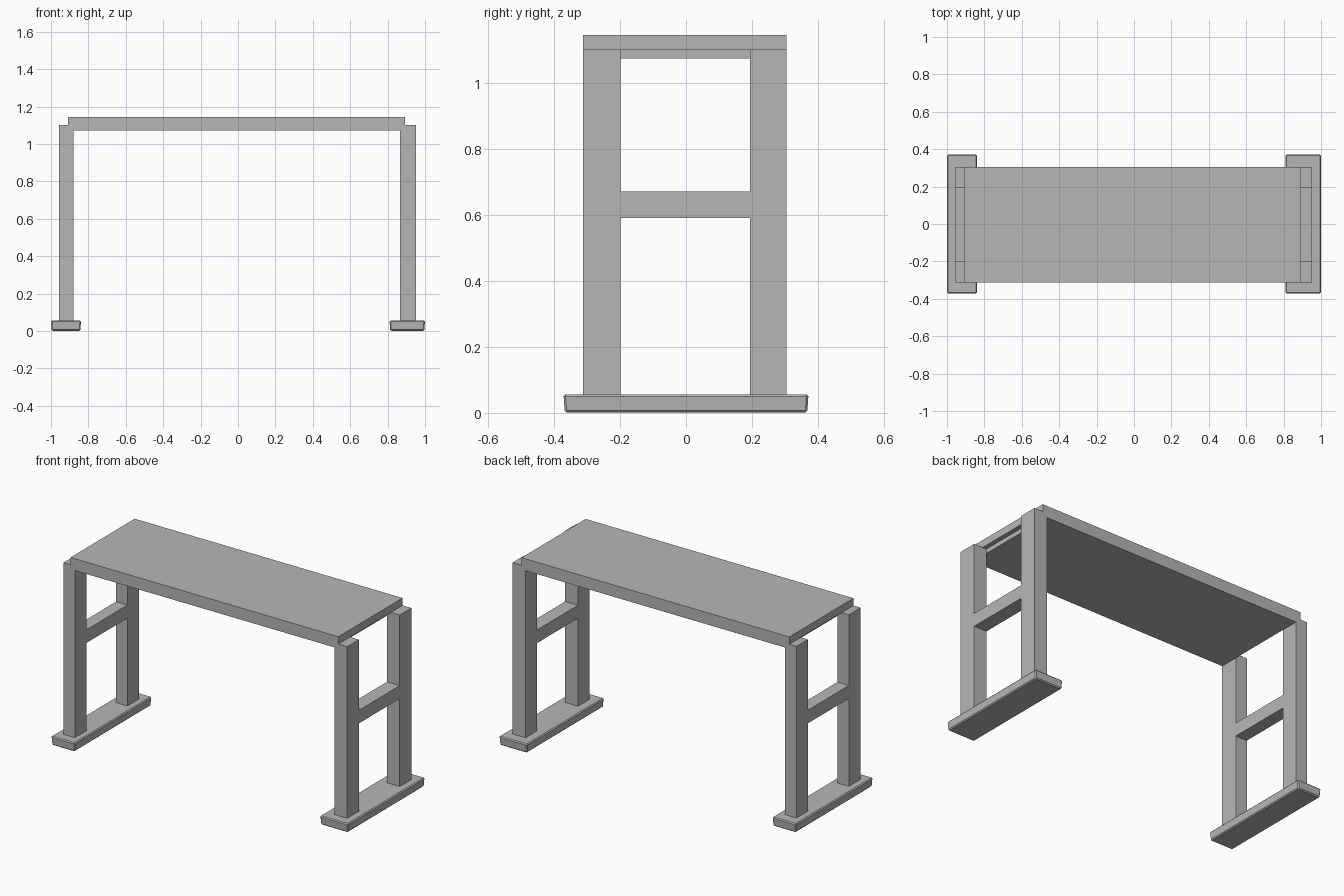
import bpy, bmesh

if "Cube" in bpy.data.objects:
    bpy.data.objects.remove(bpy.data.objects["Cube"])

# Mid grey for every part
grey = bpy.data.materials.new("mid_grey")
grey.diffuse_color = (0.47, 0.47, 0.47, 1)
grey.use_nodes = True
grey.node_tree.nodes["Principled BSDF"].inputs["Base Color"].default_value = grey.diffuse_color


def finish(name, bm):
    bmesh.ops.recalc_face_normals(bm, faces=bm.faces[:])
    me = bpy.data.meshes.new(name)
    bm.to_mesh(me)
    bm.free()
    me.materials.append(grey)
    ob = bpy.data.objects.new(name, me)
    bpy.context.collection.objects.link(ob)
    return ob


def box(name, x, y, z, taper=0.0, bevel=0.0):
    """Box from (min, max) ranges; taper pulls the bottom corners inward."""
    bm = bmesh.new()
    bmesh.ops.create_cube(bm, size=1)
    cx, cy = sum(x) / 2, sum(y) / 2
    for v in bm.verts:
        low = v.co.z < 0
        t = taper if low else 0
        v.co.x = cx + (1 if v.co.x > 0 else -1) * ((x[1] - x[0]) / 2 - t)
        v.co.y = cy + (1 if v.co.y > 0 else -1) * ((y[1] - y[0]) / 2 - t)
        v.co.z = z[0] if low else z[1]
    if bevel:
        bmesh.ops.bevel(bm, geom=bm.edges[:], offset=bevel, segments=1,
                        affect='EDGES', clamp_overlap=True)
    return finish(name, bm)


Y0, Y1 = -0.312, 0.305
LEG_TOP = 1.10

# Table top: slab profile with a rabbet at each end, resting on the legs
profile = [(-0.88, 1.073), (0.867, 1.073), (0.867, LEG_TOP), (0.894, LEG_TOP),
           (0.894, 1.145), (-0.909, 1.145), (-0.909, LEG_TOP), (-0.88, LEG_TOP)]
bm = bmesh.new()
face = bm.faces.new([bm.verts.new((x, Y0, z)) for x, z in profile])
ext = bmesh.ops.extrude_face_region(bm, geom=[face])
for v in ext["geom"]:
    if isinstance(v, bmesh.types.BMVert):
        v.co.y = Y1
finish("table_top", bm)

# End frames: two legs, a cross rail and a foot on each side
ends = [("left", (-0.957, -0.88), (-1.0, -0.839)),
        ("right", (0.867, 0.953), (0.81, 1.0))]
for side, leg_x, foot_x in ends:
    box(side + "_front_leg", leg_x, (Y0, -0.199), (0.05, LEG_TOP))
    box(side + "_back_leg", leg_x, (0.194, Y1), (0.05, LEG_TOP))
    box(side + "_cross_rail", leg_x, (-0.199, 0.194), (0.59, 0.67))
    box(side + "_foot", foot_x, (-0.371, 0.371), (0.001, 0.056), taper=0.004, bevel=0.006)
